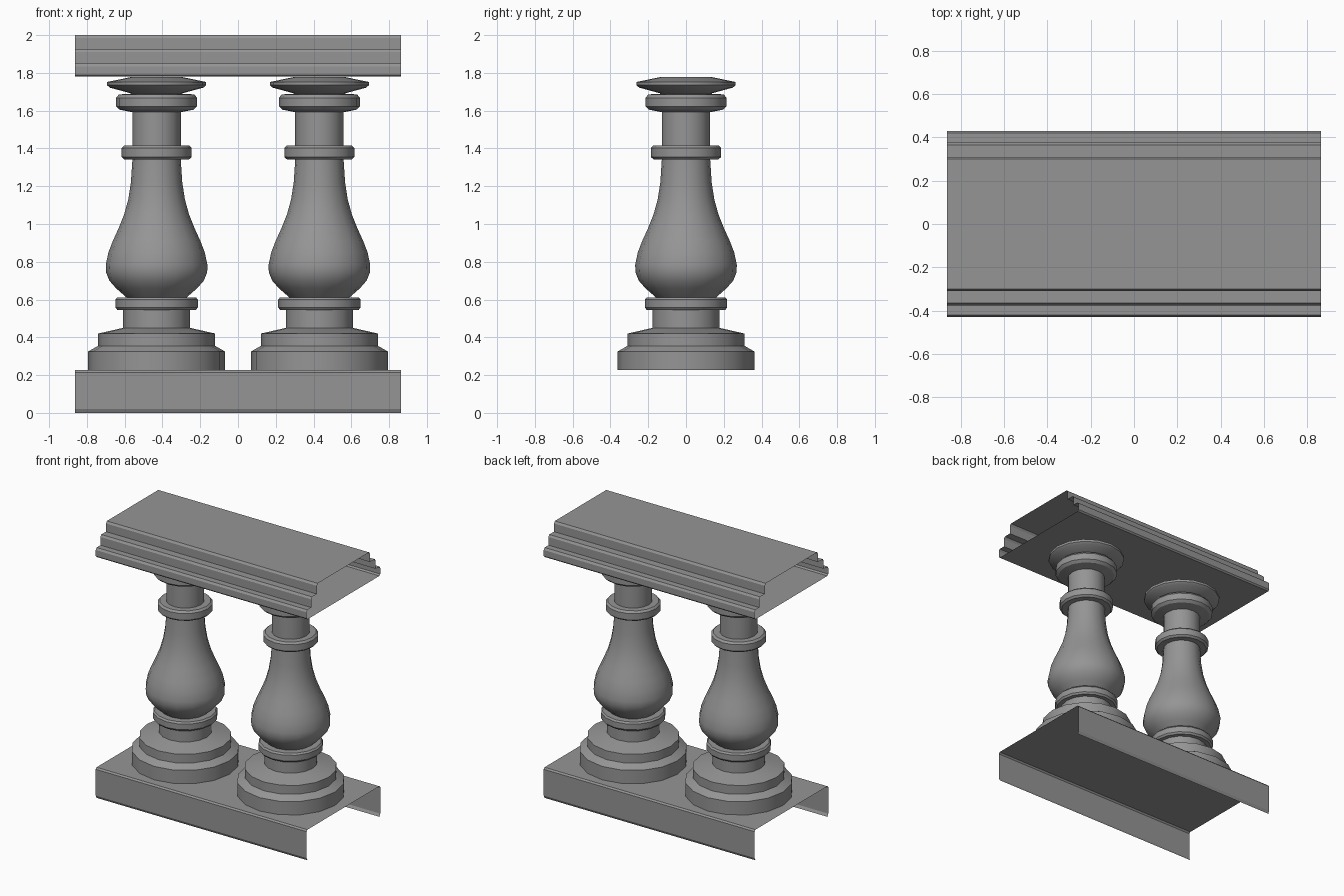
import bpy, bmesh, math

default = bpy.data.objects.get("Cube")
if default:
    bpy.data.objects.remove(default, do_unlink=True)

# Single stone colour
stone = bpy.data.materials.new("grey_stone")
stone.use_nodes = True
colour = (0.3, 0.3, 0.3, 1)
stone.diffuse_color = colour
stone.node_tree.nodes["Principled BSDF"].inputs["Base Color"].default_value = colour


def add_object(name, bm):
    mesh = bpy.data.meshes.new(name)
    bm.to_mesh(mesh)
    bm.free()
    mesh.materials.append(stone)
    obj = bpy.data.objects.new(name, mesh)
    bpy.context.collection.objects.link(obj)
    return obj


def rail(name, half_profile, half_length, closed):
    """Extrude a mirrored (y, z) outline along x, leaving the ends open."""
    outline = [(-y, z) for y, z in half_profile] + half_profile[::-1]
    bm = bmesh.new()
    left, right = [[bm.verts.new((x, y, z)) for y, z in outline]
                   for x in (-half_length, half_length)]
    count = len(outline)
    for i in range(count if closed else count - 1):
        j = (i + 1) % count
        bm.faces.new((left[i], right[i], right[j], left[j]))
    return add_object(name, bm)


def lathe(name, profile, x, sides):
    """Revolve an (r, z) profile around the vertical axis."""
    bm = bmesh.new()
    rings = [[bm.verts.new((r * math.cos(a), r * math.sin(a), z))
              for a in (math.tau * k / sides for k in range(sides))]
             for r, z in profile]
    for low, high in zip(rings, rings[1:]):
        for k in range(sides):
            n = (k + 1) % sides
            bm.faces.new((low[k], low[n], high[n], high[k]))
    obj = add_object(name, bm)
    obj.location.x = x
    bpy.ops.object.select_all(action='DESELECT')
    obj.select_set(True)
    bpy.context.view_layer.objects.active = obj
    bpy.ops.object.shade_smooth_by_angle(angle=math.radians(28))
    return obj


# Plinth: an open channel with softened edges
rail("plinth", [(0.42, 0), (0.43, 0.02), (0.43, 0.215), (0.42, 0.226)], 0.862, False)

# Handrail: three chamfered steps, built from the underside up
steps = [(0.42, 1.78)]
for y, low, high in ((0.43, 1.79, 1.85), (0.375, 1.85, 1.925), (0.31, 1.925, 2.0)):
    steps += [(y, low), (y, high - 0.015), (y - 0.01, high)]
rail("handrail", steps, 0.862, True)

# Baluster profile, part by part
foot = [(0.362, 0.226), (0.362, 0.325), (0.31, 0.355), (0.31, 0.42), (0.178, 0.45)]
lower_ring = [(0.178, 0.545), (0.208, 0.545), (0.218, 0.558), (0.218, 0.6), (0.208, 0.612)]
belly = [(0.16, 0.612), (0.215, 0.66), (0.25, 0.7), (0.268, 0.745), (0.269, 0.785),
         (0.255, 0.85), (0.232, 0.91), (0.2, 0.98), (0.172, 1.05), (0.15, 1.13),
         (0.136, 1.22), (0.128, 1.342)]
upper_ring = [(0.172, 1.342), (0.186, 1.355), (0.186, 1.402), (0.172, 1.416)]
neck = [(0.128, 1.416), (0.128, 1.592)]
cushion = [(0.195, 1.605), (0.214, 1.622), (0.214, 1.668), (0.2, 1.686), (0.13, 1.69)]
cap = [(0.248, 1.722), (0.262, 1.735), (0.262, 1.752), (0.13, 1.779)]
profile = foot + lower_ring + belly + upper_ring + neck + cushion + cap

for name, x in (("left_baluster", 0.431), ("right_baluster", -0.431)):
    lathe(name, profile, x, 16)
